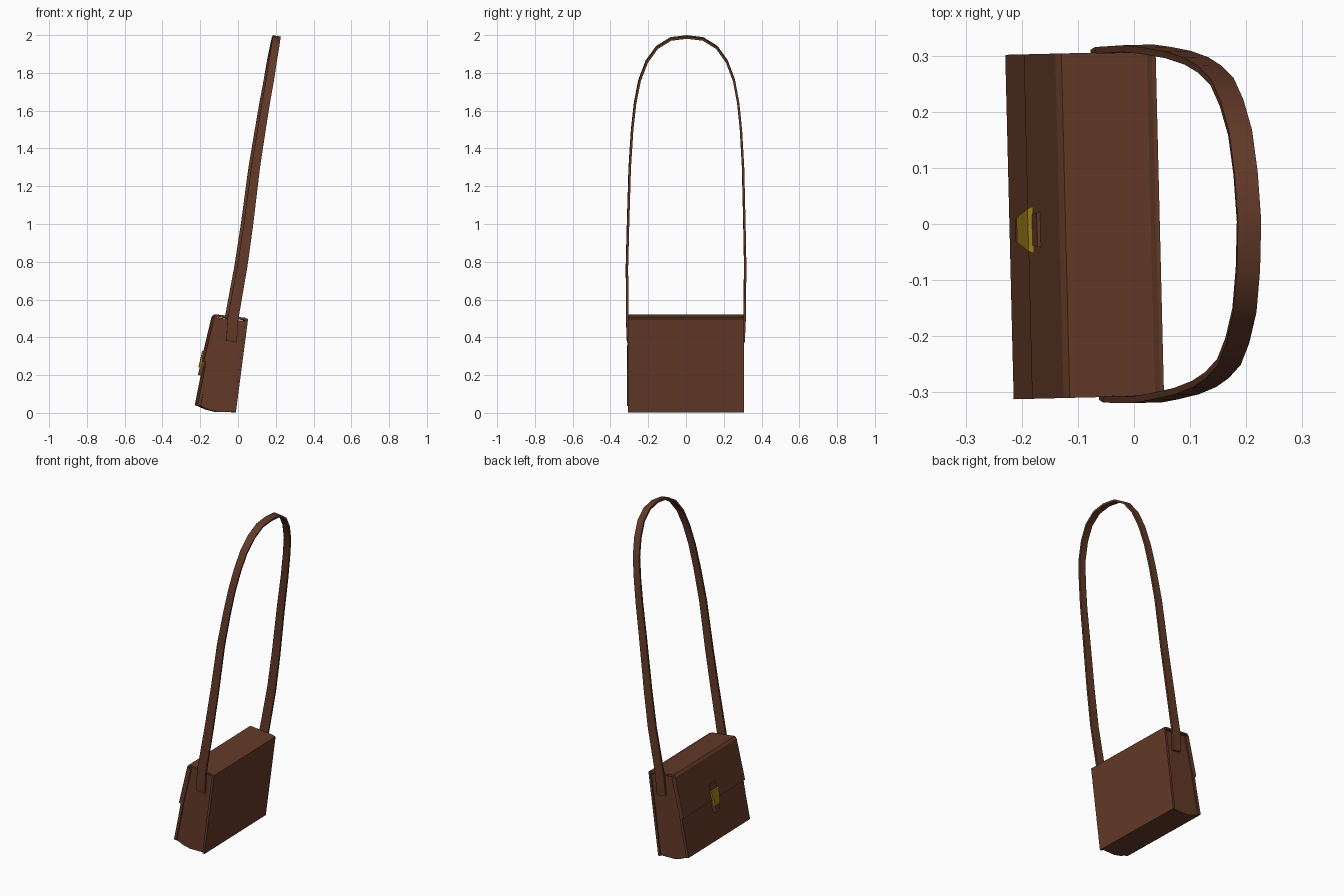
import bpy, bmesh, math
from mathutils import Vector, Matrix

cube = bpy.data.objects.get("Cube")
if cube:
    bpy.data.objects.remove(cube)


def material(name, rgb):
    m = bpy.data.materials.new(name)
    m.use_nodes = True
    m.diffuse_color = (*rgb, 1)
    m.node_tree.nodes["Principled BSDF"].inputs["Base Color"].default_value = (*rgb, 1)
    return m


LEATHER = material("brown leather", (0.125, 0.042, 0.021))
GOLD = material("gold metal", (0.32, 0.19, 0.008))
TURN = Matrix.Rotation(math.radians(1.4), 4, 'Z')   # the bag stands slightly turned


def finish(name, bm, mat, smooth=False):
    bmesh.ops.recalc_face_normals(bm, faces=bm.faces)
    bm.transform(TURN)
    mesh = bpy.data.meshes.new(name)
    bm.to_mesh(mesh)
    bm.free()
    mesh.materials.append(mat)
    ob = bpy.data.objects.new(name, mesh)
    bpy.context.collection.objects.link(ob)
    if smooth:
        bpy.ops.object.select_all(action='DESELECT')
        bpy.context.view_layer.objects.active = ob
        ob.select_set(True)
        bpy.ops.object.shade_smooth_by_angle(angle=math.radians(35))
    return ob


def loft(name, rings, mat, smooth=False):
    """Skin a list of equal rings and cap both ends."""
    bm = bmesh.new()
    loops = [[bm.verts.new(p) for p in ring] for ring in rings]
    n = len(loops[0])
    for a, b in zip(loops, loops[1:]):
        for i in range(n):
            j = (i + 1) % n
            bm.faces.new((a[i], a[j], b[j], b[i]))
    bm.faces.new(loops[0])
    bm.faces.new(loops[-1])
    return finish(name, bm, mat, smooth)


def extrude(name, profile, half, mat=LEATHER):
    """Extrude an x-z profile along y."""
    return loft(name, [[(x, y, z) for x, z in profile] for y in (-half, half)], mat)


def sheet(name, line, thick, half):
    """Bent leather sheet: thicken an x-z line to its right and extrude it."""
    pts = [Vector(p) for p in line]
    inner = []
    for i, p in enumerate(pts):
        t = (pts[min(i + 1, len(pts) - 1)] - pts[max(i - 1, 0)]).normalized()
        inner.append(p + Vector((t.y, -t.x)) * thick)
    return loft(name, [[(p.x, y, p.y) for p in pts + inner[::-1]]
                       for y in (-half, half)], LEATHER)


# Bag body: gusset between the two outer panels
extrude("gusset", [(-0.205, 0.035), (-0.165, 0.017), (-0.12, 0.006), (-0.03, 0.006),
                   (0.035, 0.485), (-0.118, 0.505)], 0.3)
sheet("back_panel", [(0.046, 0.498), (-0.019, 0.002)], 0.014, 0.307)
sheet("front_panel", [(-0.222, 0.04), (-0.192, 0.19), (-0.176, 0.28), (-0.125, 0.5)],
      0.016, 0.307)

# Flap folding over the top and half way down the front
sheet("flap", [(-0.189, 0.272), (-0.133, 0.508), (-0.122, 0.521), (0.03, 0.504),
               (0.046, 0.495)], 0.012, 0.307)

# Clasp: leather tab with a tapered metal plate, placed along the front slope
SLOPE = Vector((0.056, 0, 0.236)).normalized()
OUT = Vector((-SLOPE.z, 0, SLOPE.x))
CLASP = Vector((-0.187, -0.006, 0.28))


def clasp_plate(name, low, high, w_low, w_high, base, top, mat):
    rings = []
    for d, shrink in ((base, 0), (top, 0.004)):
        rings.append([CLASP + SLOPE * s + OUT * d + Vector((0, y, 0))
                      for s, y in ((low + shrink, shrink - w_low), (low + shrink, w_low - shrink),
                                   (high - shrink, w_high - shrink), (high - shrink, shrink - w_high))])
    return loft(name, rings, mat)


clasp_plate("clasp_tab", -0.085, 0.09, 0.024, 0.034, -0.012, 0.006, LEATHER)
clasp_plate("clasp_plate", -0.045, 0.05, 0.026, 0.042, 0.004, 0.013, GOLD)

# Strap: a flat band swept along one side and mirrored to the other
side = [(-0.042, 0.306, 0.378), (-0.034, 0.311, 0.5), (0.016, 0.313, 0.78),
        (0.048, 0.308, 1.0), (0.086, 0.3, 1.3), (0.118, 0.288, 1.5),
        (0.141, 0.273, 1.64), (0.163, 0.25, 1.76), (0.179, 0.212, 1.86),
        (0.193, 0.158, 1.935), (0.201, 0.085, 1.98)]
path = [Vector(p) for p in side] + [Vector((0.205, 0, 1.99))]
path += [Vector((x, -y, z)) for x, y, z in reversed(side)]
ACROSS = Vector((0.98, 0, -0.18)).normalized()
rings = []
for i, p in enumerate(path):
    t = (path[min(i + 1, len(path) - 1)] - path[max(i - 1, 0)]).normalized()
    w = ACROSS * (0.0285 - 0.0075 * min(1, max(0, (p.z - 0.5) / 1.1)))
    n = t.cross(ACROSS).normalized() * 0.006
    rings.append([p - w - n, p + w - n, p + w + n, p - w + n])
loft("shoulder_strap", rings, LEATHER, smooth=True)
